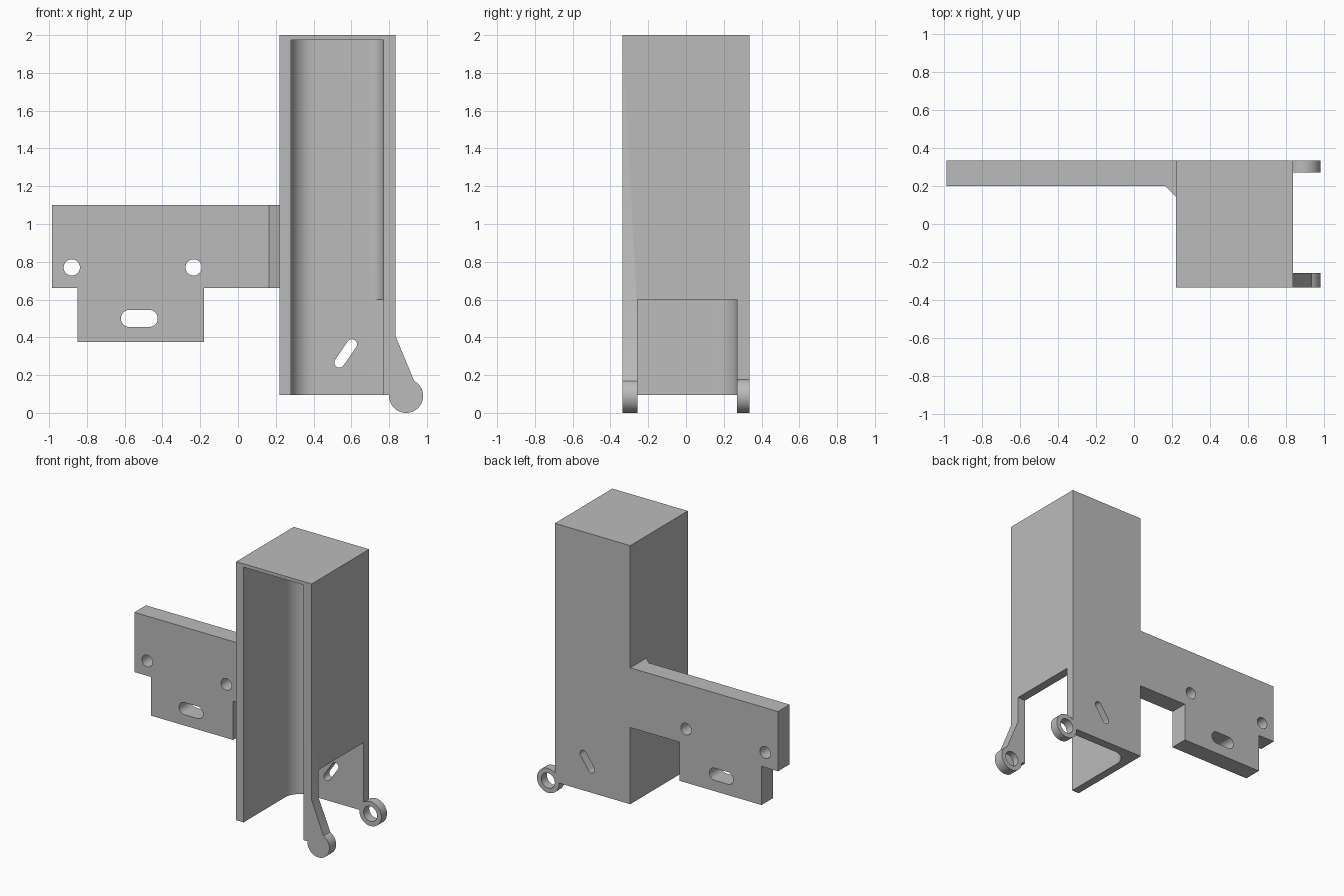
import bpy, bmesh, math
from mathutils import Vector

cube = bpy.data.objects.get("Cube")
if cube:
    bpy.data.objects.remove(cube, do_unlink=True)

grey = bpy.data.materials.new("plain_grey")
grey.use_nodes = True
COLOUR = (0.5, 0.5, 0.5, 1)
grey.diffuse_color = COLOUR
grey.node_tree.nodes["Principled BSDF"].inputs["Base Color"].default_value = COLOUR


def prism(name, outline, low, high, axis="y"):
    """Extrude a 2D outline: (x, z) along y, or (x, y) along z."""
    def place(p, h):
        return (p[0], h, p[1]) if axis == "y" else (p[0], p[1], h)
    bm = bmesh.new()
    face = bm.faces.new([bm.verts.new(place(p, low)) for p in outline])
    new = bmesh.ops.extrude_face_region(bm, geom=[face])["geom"]
    shift = Vector(place((0, 0), high - low))
    bmesh.ops.translate(bm, vec=shift, verts=[v for v in new if isinstance(v, bmesh.types.BMVert)])
    bmesh.ops.recalc_face_normals(bm, faces=bm.faces)
    mesh = bpy.data.meshes.new(name)
    bm.to_mesh(mesh)
    bm.free()
    mesh.materials.append(grey)
    obj = bpy.data.objects.new(name, mesh)
    bpy.context.collection.objects.link(obj)
    return obj


def rect(x0, x1, y0, y1):
    return [(x0, y0), (x1, y0), (x1, y1), (x0, y1)]


def arc(cx, cy, r, start, end, steps=24):
    angles = [math.radians(start + (end - start) * i / steps) for i in range(steps + 1)]
    return [(cx + r * math.cos(a), cy + r * math.sin(a)) for a in angles]


def circle(cx, cy, r):
    return arc(cx, cy, r, 0, 360, 48)[:-1]


def slot(a, b, r):
    """Rounded slot between the two end centres."""
    t = math.degrees(math.atan2(b[1] - a[1], b[0] - a[0]))
    return arc(*b, r, t - 90, t + 90) + arc(*a, r, t + 90, t + 270)


def combine(target, tool, operation):
    mod = target.modifiers.new(operation.lower(), "BOOLEAN")
    mod.operation, mod.solver, mod.object = operation, "EXACT", tool
    bpy.context.view_layer.objects.active = target
    bpy.ops.object.modifier_apply(modifier=mod.name)
    bpy.data.objects.remove(tool, do_unlink=True)


FRONT, BACK = -0.335, 0.335
INNER_BACK, INNER_FRONT = 0.27, -0.258
LUG = (0.89, 0.09)

# Upright housing: hollow, open at the front and bottom, rounded inner corners
housing = prism("housing_bracket", rect(0.22, 0.835, 0.095, 2.0), FRONT, BACK)
cavity = ([(0.28, -0.5), (0.77, -0.5)]
          + arc(0.70, INNER_BACK - 0.07, 0.07, 0, 90)
          + arc(0.40, INNER_BACK - 0.12, 0.12, 90, 180))
combine(housing, prism("cavity", cavity, -0.1, 1.975, "z"), "DIFFERENCE")
combine(housing, prism("side_opening", rect(0.69, 0.95, -0.1, 0.6),
                       INNER_FRONT, INNER_BACK), "DIFFERENCE")
combine(housing, prism("slanted_slot", slot((0.537, 0.267), (0.603, 0.363), 0.027),
                       0.1, 0.5), "DIFFERENCE")

# Mounting plate with its lower tab and corner chamfer
plate = prism("mounting_plate", [(-0.985, 0.66), (-0.85, 0.66), (-0.85, 0.375), (-0.18, 0.375),
                                 (-0.18, 0.66), (0.25, 0.66), (0.25, 1.1), (-0.985, 1.1)], 0.2, BACK)
for name, shape in (("outer_hole", circle(-0.88, 0.77, 0.043)),
                    ("inner_hole", circle(-0.235, 0.77, 0.043)),
                    ("plate_slot", slot((-0.575, 0.5), (-0.47, 0.5), 0.045))):
    combine(plate, prism(name, shape, 0.1, 0.5), "DIFFERENCE")
chamfer = [(0.165, 0.2), (0.22, 0.145), (0.25, 0.145), (0.25, 0.25), (0.165, 0.25)]
combine(plate, prism("chamfer", chamfer, 0.66, 1.1, "z"), "UNION")
combine(housing, plate, "UNION")

# Front lug with sloped arm and blind bore; back lug with through bore
front_lug = [(0.80, 0.405), (0.835, 0.405)] + arc(*LUG, 0.09, 62, -180, 48)
combine(housing, prism("front_lug", front_lug, FRONT, INNER_FRONT), "UNION")
combine(housing, prism("back_lug", circle(*LUG, 0.09), INNER_BACK, BACK), "UNION")
combine(housing, prism("blind_bore", circle(*LUG, 0.055), -0.305, -0.2), "DIFFERENCE")
combine(housing, prism("through_bore", circle(*LUG, 0.055), 0.2, 0.5), "DIFFERENCE")

# Smooth the rounded surfaces, keep the edges sharp
bpy.ops.object.select_all(action="DESELECT")
housing.select_set(True)
bpy.context.view_layer.objects.active = housing
bpy.ops.object.shade_smooth_by_angle(angle=math.radians(30))
